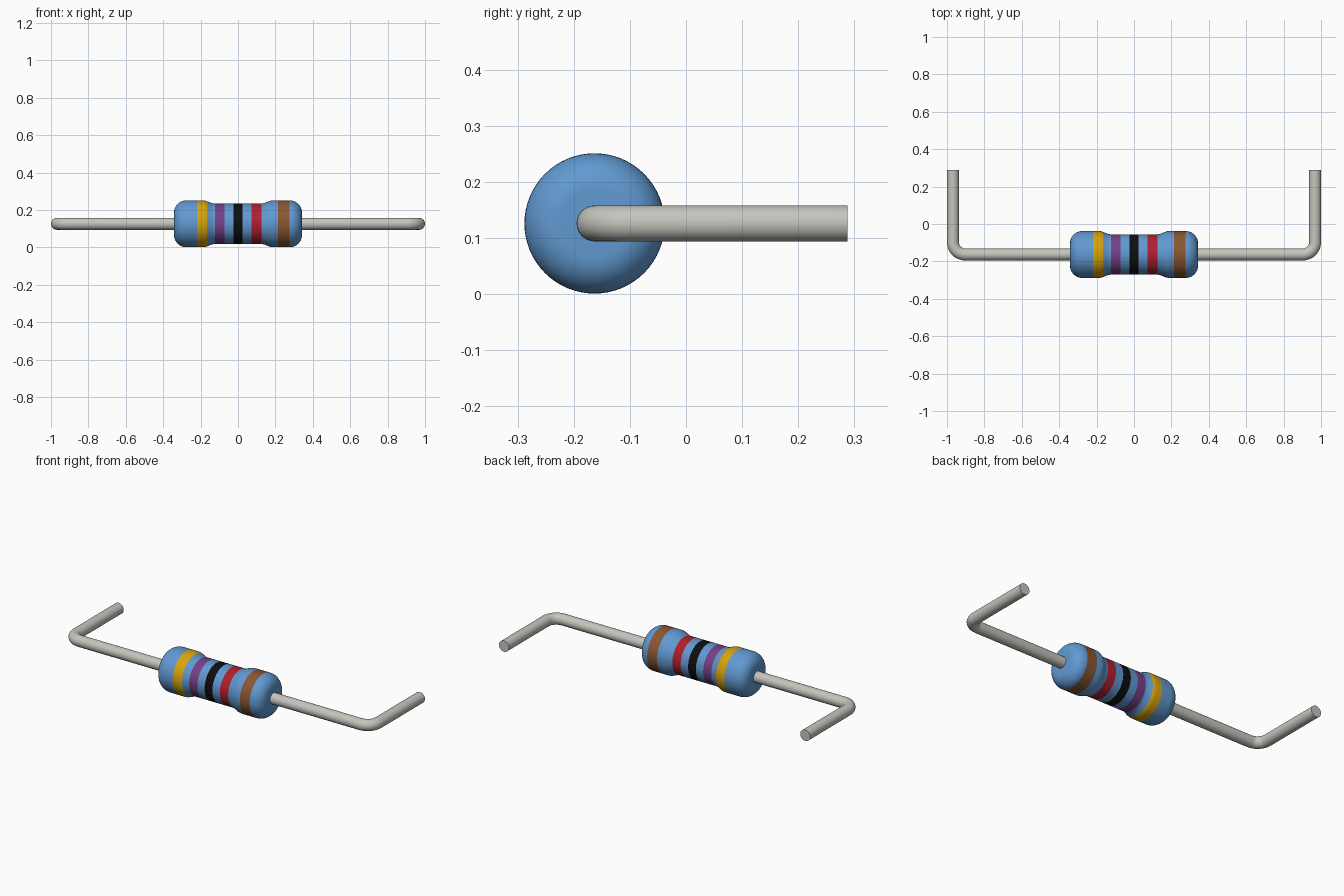
import bpy, bmesh, math
from mathutils import Matrix, Vector

cube = bpy.data.objects.get("Cube")
if cube:
    bpy.data.objects.remove(cube, do_unlink=True)

AXIS_Y, AXIS_Z = -0.163, 0.126     # centre line of the body
WIRE_R = 0.032


def material(name, rgb):
    m = bpy.data.materials.new(name)
    m.use_nodes = True
    m.diffuse_color = (*rgb, 1)
    bsdf = m.node_tree.nodes["Principled BSDF"]
    bsdf.inputs["Base Color"].default_value = (*rgb, 1)
    bsdf.inputs["Roughness"].default_value = 0.5
    return m


def smooth(obj, angle=40):
    bpy.ops.object.select_all(action="DESELECT")
    obj.select_set(True)
    bpy.context.view_layer.objects.active = obj
    bpy.ops.object.shade_smooth_by_angle(angle=math.radians(angle))


blue = material("body blue", (0.12, 0.32, 0.64))
grey = material("wire grey", (0.56, 0.56, 0.52))

# Colour bands: name, colour, start x, end x
BANDS = [
    ("band yellow", (0.68, 0.37, 0.004), -0.219, -0.162),
    ("band purple", (0.18, 0.05, 0.24), -0.124, -0.072),
    ("band black", (0.004, 0.004, 0.004), -0.025, 0.025),
    ("band red", (0.43, 0.014, 0.028), 0.073, 0.126),
    ("band brown", (0.25, 0.095, 0.032), 0.213, 0.276),
]

# Body profile: thin waist, eased shoulders, rounded end caps
WAIST_R, CAP_R, END, FILLET = 0.108, 0.125, 0.342, 0.065
SHOULDER_IN, SHOULDER_OUT = 0.125, 0.185


def radius(x):
    t = min(max((abs(x) - SHOULDER_IN) / (SHOULDER_OUT - SHOULDER_IN), 0), 1)
    return WAIST_R + (CAP_R - WAIST_R) * t * t * (3 - 2 * t)


cuts = {x for band in BANDS for x in band[2:]}
for i in range(9):
    x = SHOULDER_IN + (SHOULDER_OUT - SHOULDER_IN) * i / 8
    cuts |= {x, -x}
profile = [(x, radius(x)) for x in sorted(cuts)]
corner = [(END - FILLET + FILLET * math.sin(a), CAP_R - FILLET + FILLET * math.cos(a))
          for a in (math.radians(9 * i) for i in range(11))] + [(END, 0)]
profile = [(-x, r) for x, r in reversed(corner)] + profile + corner

# Lathe the body around the x axis
bm = bmesh.new()
verts = [bm.verts.new((x, 0, r)) for x, r in profile]
edges = [bm.edges.new(pair) for pair in zip(verts, verts[1:])]
bmesh.ops.spin(bm, geom=verts + edges, cent=(0, 0, 0), axis=(1, 0, 0),
               angle=math.tau, steps=64, use_merge=True)
bmesh.ops.remove_doubles(bm, verts=bm.verts, dist=0.0004)
bmesh.ops.recalc_face_normals(bm, faces=bm.faces)

# Paint the bands by position along the body
for f in bm.faces:
    x = f.calc_center_median().x
    for i, (_, _, a, b) in enumerate(BANDS, 1):
        if a < x < b:
            f.material_index = i
mesh = bpy.data.meshes.new("resistor_body")
bm.to_mesh(mesh)
bm.free()
mesh.materials.append(blue)
for name, rgb, _, _ in BANDS:
    mesh.materials.append(material(name, rgb))
body = bpy.data.objects.new("resistor_body", mesh)
body.location = (0, AXIS_Y, AXIS_Z)
bpy.context.collection.objects.link(body)
smooth(body)

# Wire leads: straight out of the body, rounded bend, then straight back
BEND, WIRE_X, TIP_Y = 0.066, 0.968, 0.288


def wire_lead(name, side):
    path = [(0.3, AXIS_Y)]
    for i in range(13):
        a = math.radians(-90 + 7.5 * i)
        path.append((WIRE_X - BEND + BEND * math.cos(a), AXIS_Y + BEND + BEND * math.sin(a)))
    path.append((WIRE_X, TIP_Y))
    bm = bmesh.new()
    rings = []
    for i, (x, y) in enumerate(path):
        before, after = path[max(i - 1, 0)], path[min(i + 1, len(path) - 1)]
        d = Vector((after[0] - before[0], after[1] - before[1], 0))
        if i == 1:
            d = Vector((1, 0, 0))
        if i == len(path) - 2:
            d = Vector((0, 1, 0))
        out = Vector((d.y, -d.x, 0)).normalized()
        ring = []
        for k in range(32):
            t = math.tau * k / 32
            p = Vector((x, y, AXIS_Z)) + WIRE_R * (out * math.cos(t) + Vector((0, 0, math.sin(t))))
            ring.append(bm.verts.new((p.x * side, p.y, p.z)))
        rings.append(ring)
    for r0, r1 in zip(rings, rings[1:]):
        for k in range(32):
            n = (k + 1) % 32
            bm.faces.new((r0[k], r0[n], r1[n], r1[k]))
    bm.faces.new(rings[0])
    bm.faces.new(rings[-1])
    bmesh.ops.recalc_face_normals(bm, faces=bm.faces)
    mesh = bpy.data.meshes.new(name)
    bm.to_mesh(mesh)
    bm.free()
    mesh.materials.append(grey)
    obj = bpy.data.objects.new(name, mesh)
    bpy.context.collection.objects.link(obj)
    smooth(obj)


wire_lead("left_wire_lead", 1)
wire_lead("right_wire_lead", -1)
